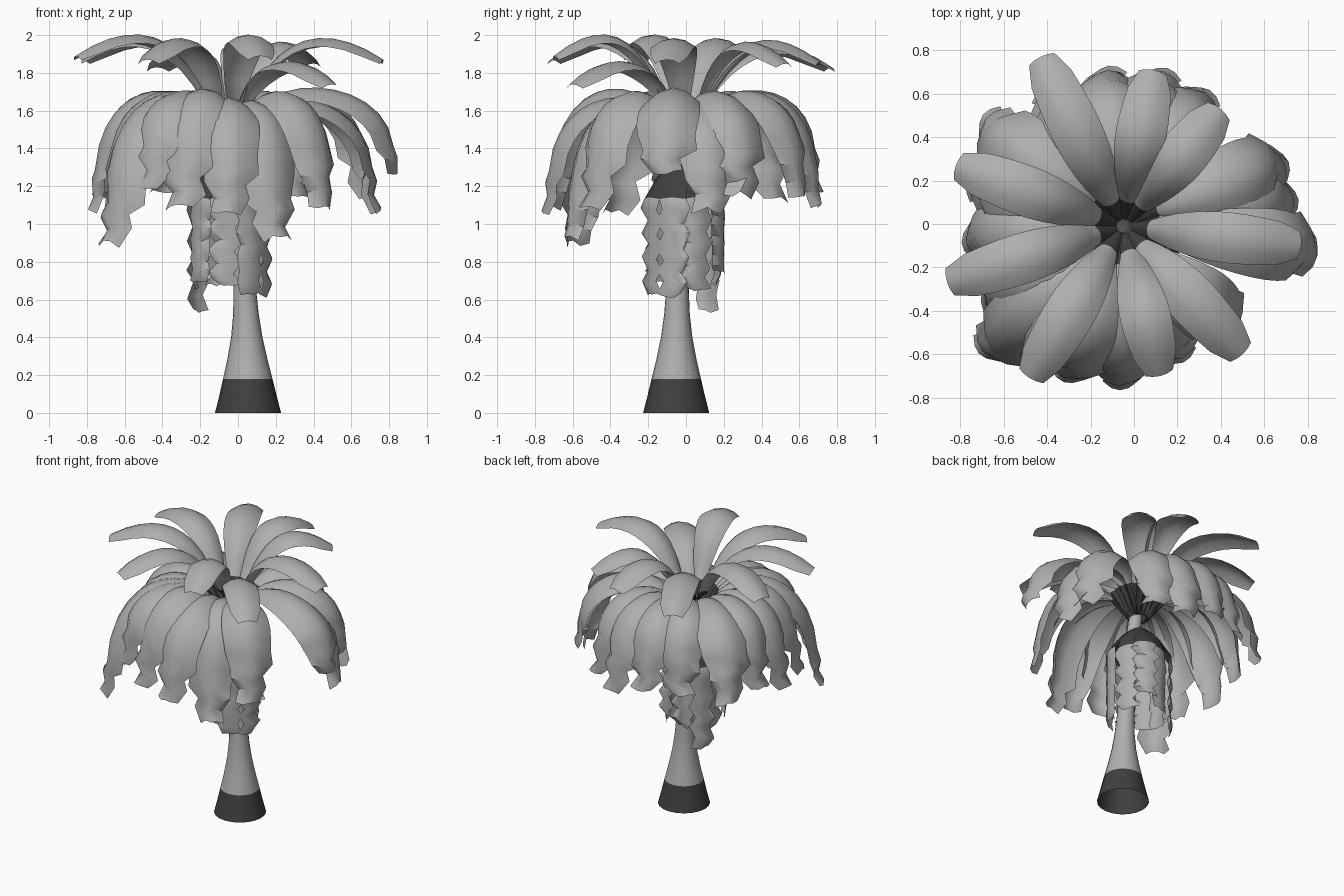
import bpy, bmesh, math, random
from mathutils import Vector
from mathutils.geometry import interpolate_bezier

if "Cube" in bpy.data.objects:
    bpy.data.objects.remove(bpy.data.objects["Cube"])

random.seed(4)
CROWN = Vector((-0.05, -0.01, 0))


def material(name, v):
    m = bpy.data.materials.new(name)
    m.diffuse_color = (v, v, v, 1)
    m.use_nodes = True
    m.node_tree.nodes["Principled BSDF"].inputs["Base Color"].default_value = m.diffuse_color
    return m


MATS = [material("light grey", 0.43), material("dark grey", 0.05)]


def finish(bm, name, angle=40):
    me = bpy.data.meshes.new(name)
    bm.to_mesh(me)
    bm.free()
    ob = bpy.data.objects.new(name, me)
    bpy.context.collection.objects.link(ob)
    for m in MATS:
        me.materials.append(m)
    bpy.ops.object.select_all(action='DESELECT')
    ob.select_set(True)
    bpy.context.view_layer.objects.active = ob
    bpy.ops.object.shade_smooth_by_angle(angle=math.radians(angle))
    return ob


def leaf(bm, az, spine, widths, arch, dark_rows, jag_from=999, jag=0.0):
    """Arched ribbon along a (radius, height) spine, turned to angle az."""
    out = Vector((math.cos(az), math.sin(az), 0))
    side = Vector((-math.sin(az), math.cos(az), 0))
    up = Vector((0, 0, 1))
    rows = []
    flip = random.choice((-1, 1))
    for i, ((r, z), w) in enumerate(zip(spine, widths)):
        a, b = spine[max(i - 1, 0)], spine[min(i + 1, len(spine) - 1)]
        t = Vector((b[0] - a[0], b[1] - a[1])).normalized()
        normal = up * t.x - out * t.y
        shift = 0.0
        if i >= jag_from:
            shift = flip * jag * (1 if i % 2 else -1) * random.uniform(0.5, 1.1)
        row = []
        for u in (-1, -0.5, 0, 0.5, 1):
            p = CROWN + out * r + up * z + side * (u * w + shift) - normal * (arch * w * u * u)
            if i >= jag_from:
                p += up * random.uniform(-0.5, 0.5) * jag
            row.append(bm.verts.new(p))
        rows.append(row)
    for i, (a, b) in enumerate(zip(rows, rows[1:])):
        for k in range(4):
            f = bm.faces.new((a[k], b[k], b[k + 1], a[k + 1]))
            f.material_index = 1 if i < dark_rows else 0


def bezier(points, n):
    p = [Vector((a, b, 0)) for a, b in points]
    return [(v.x, v.y) for v in interpolate_bezier(*p, n)]


def polar(x, y):
    d = Vector((x, y, 0)) - CROWN
    return math.atan2(d.y, d.x), d.length


# Leaning trunk with a flared dark foot
bm = bmesh.new()
SIDES = 20
trunk = [(0, 0.175), (0.09, 0.152), (0.18, 0.131), (0.28, 0.107), (0.4, 0.083), (0.52, 0.068),
         (0.65, 0.06), (0.9, 0.054), (1.15, 0.05), (1.4, 0.045), (1.62, 0.03)]
prev = None
for i, (z, rad) in enumerate(trunk):
    cx = 0.053 - 0.04 * z * z
    cy = -0.052 + 0.016 * z * z
    ring = [bm.verts.new((cx + rad * math.cos(math.tau * k / SIDES),
                          cy + rad * math.sin(math.tau * k / SIDES), z)) for k in range(SIDES)]
    if prev:
        for k in range(SIDES):
            j = (k + 1) % SIDES
            f = bm.faces.new((prev[k], prev[j], ring[j], ring[k]))
            f.material_index = 1 if z < 0.19 else 0
    prev = ring
finish(bm, "trunk")

# Upper fronds: tip x, tip y, tip height
bm = bmesh.new()
upper = [(-0.43, 0.77, 1.83), (0.09, 0.71, 1.86), (0.40, 0.53, 1.85), (0.77, -0.10, 1.87),
         (0.50, -0.60, 1.74), (0.12, -0.70, 1.89), (-0.48, -0.71, 1.87),
         (-0.86, -0.27, 1.89), (-0.82, 0.27, 1.87)]
for x, y, zt in upper:
    az, R = polar(x, y)
    spine = [(0.03, 1.56)] + bezier([(0.11, 1.65), (0.25, zt + 0.13), (0.62 * R, zt + 0.21), (R, zt)], 11)
    widths = [0.02] + [0.042 + 0.075 * math.sin(math.pi * min(1, (k / 10) ** 0.9 * 0.78))
                       for k in range(10)] + [0.065]
    leaf(bm, az, spine, widths, 0.4, 1)
finish(bm, "upper_fronds")

# Drooping fronds with ragged hanging ends: tip x, tip y, tip height, lift of the crest
bm = bmesh.new()
lower = [(0.84, -0.12, 1.27, 0.02), (0.73, 0.13, 1.08, -0.06), (0.68, 0.30, 1.16, 0),
         (0.31, 0.61, 1.16, 0), (0.12, 0.70, 1.11, 0), (-0.14, 0.70, 1.18, 0),
         (-0.38, 0.62, 1.18, 0), (-0.69, 0.47, 1.14, 0), (-0.74, 0.20, 1.16, 0),
         (-0.77, -0.06, 1.08, 0), (-0.68, -0.37, 1.07, 0), (-0.68, -0.60, 0.90, 0.01),
         (-0.48, -0.64, 1.20, 0), (-0.30, -0.71, 1.10, 0.02), (-0.05, -0.74, 1.07, -0.05),
         (0.20, -0.62, 0.93, -0.07), (0.46, -0.50, 1.10, 0)]
for x, y, zt, lift in lower:
    az, R = polar(x, y)
    bend = min(1.42, zt + 0.22)
    spine = [(0.05, 1.44)] + bezier([(0.17, 1.62), (0.32, 1.78 + lift), (R * 0.93, 1.73 + lift),
                                     (R * 0.98, bend)], 11)
    widths = [0.03] + [0.035 + 0.13 * math.sin(math.pi * min(0.68, 0.03 + k * 0.066)) for k in range(11)]
    steps = max(2, round((bend - zt) / 0.07))
    for s in range(1, steps + 1):
        spine.append((R * 0.98 + 0.03 * s / steps + (0.01 if s % 2 else -0.01),
                      bend + (zt - bend) * s / steps))
        widths.append(0.125 - 0.045 * s / steps)
    leaf(bm, az, spine, widths, 0.55, 1, 11, 0.028)
finish(bm, "drooping_fronds", 50)

# Dead leaf skirt hanging around the trunk
bm = bmesh.new()
ends = [0.62, 0.65, 0.74, 0.68, 0.54, 0.66, 0.70, 0.68, 0.63]
for i, zt in enumerate(ends):
    az = math.tau * i / len(ends) - 0.3
    rad = 0.22 if i % 2 == 0 else 0.185
    spine = [(0.05, 1.34), (0.11, 1.29), (0.16, 1.23), (rad, 1.14)]
    widths = [0.02, 0.045, 0.065, 0.075]
    steps = 8
    for s in range(1, steps + 1):
        spine.append((rad + (0.009 if s % 2 else -0.009), 1.14 + (zt - 1.14) * s / steps))
        widths.append(0.08 - 0.014 * s / steps)
    leaf(bm, az, spine, widths, 0.25, 3, 4, 0.024)
finish(bm, "leaf_skirt", 50)
